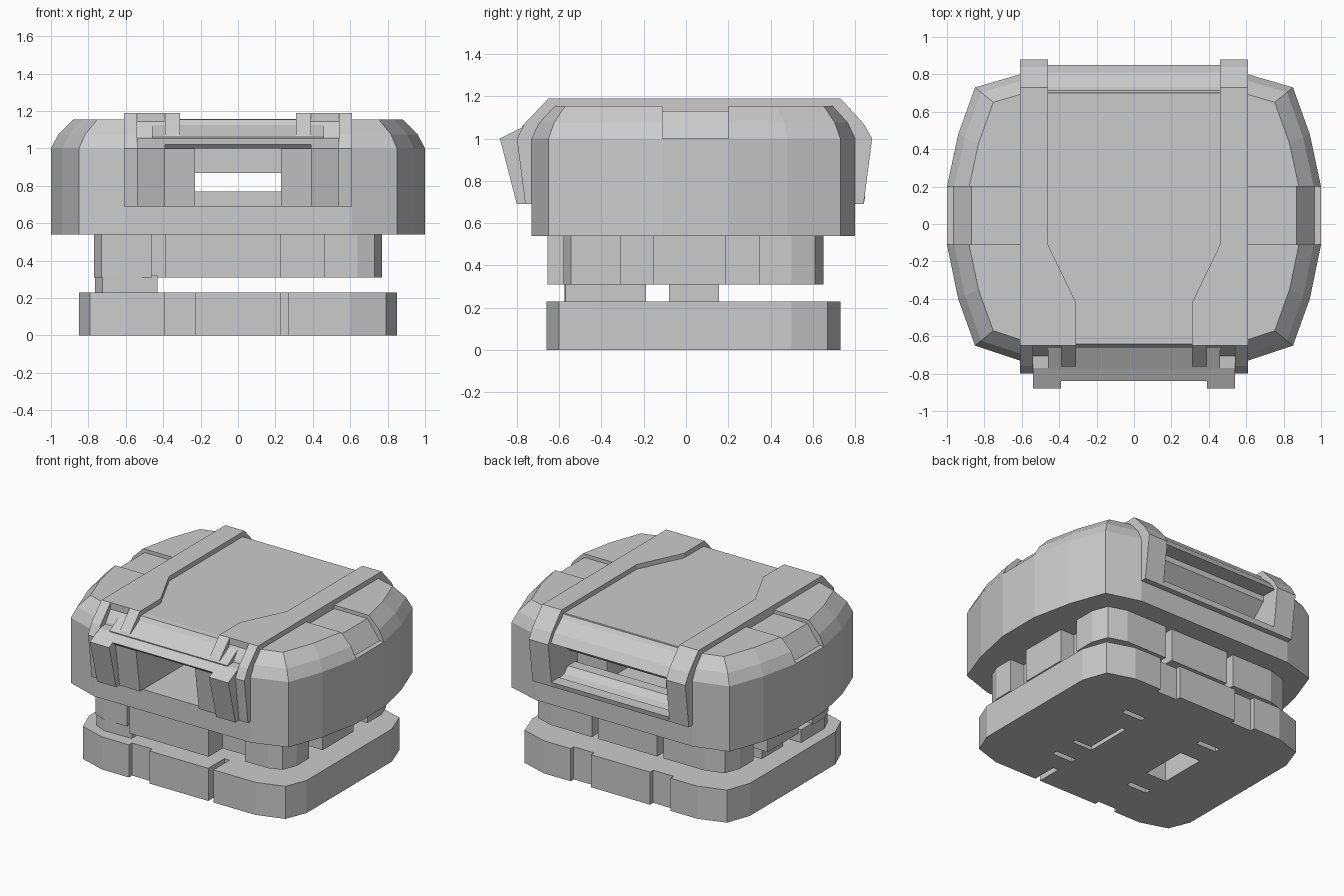
import bpy, bmesh

if "Cube" in bpy.data.objects:
    bpy.data.objects.remove(bpy.data.objects["Cube"])


def mesh_object(name, rings):
    """Skin stacked rings of equal length and cap both ends."""
    bm = bmesh.new()
    vs = [[bm.verts.new(p) for p in r] for r in rings]
    n = len(vs[0])
    for a, b in zip(vs, vs[1:]):
        for i in range(n):
            j = (i + 1) % n
            bm.faces.new((a[i], a[j], b[j], b[i]))
    bm.faces.new(vs[0][::-1])
    bm.faces.new(vs[-1])
    bmesh.ops.recalc_face_normals(bm, faces=bm.faces)
    me = bpy.data.meshes.new(name)
    bm.to_mesh(me)
    bm.free()
    ob = bpy.data.objects.new(name, me)
    bpy.context.collection.objects.link(ob)
    return ob


def slab(name, outline, z0, z1):
    return mesh_object(name, [[(x, y, z) for x, y in outline] for z in (z0, z1)])


def side_profile(name, yz, x0, x1):
    return mesh_object(name, [[(x, y, z) for y, z in yz] for x in (x0, x1)])


def box(name, x0, x1, y0, y1, z0, z1):
    return slab(name, [(x0, y0), (x1, y0), (x1, y1), (x0, y1)], z0, z1)


def both_sides(half):
    return half + [(-x, y) for x, y in reversed(half)]


def cut(target, cutters):
    bpy.context.view_layer.objects.active = target
    for c in cutters:
        c.hide_render = True
        m = target.modifiers.new("cut", 'BOOLEAN')
        m.operation, m.solver, m.object = 'DIFFERENCE', 'EXACT', c
        bpy.ops.object.modifier_apply(modifier=m.name)
        bpy.data.objects.remove(c)


# Base plate with edge notches and underside slots
base = slab("base_plate", both_sides([(.6, -.66), (.79, -.6), (.85, -.45),
                                      (.85, .5), (.79, .67), (.6, .73)]), 0, .23)
cuts = [box("notch", -.39, -.23, -.8, -.625, -.1, .4),
        box("notch", .23, .27, -.8, -.48, -.1, .4),
        box("hole", -.39, -.23, -.15, .19, -.1, .15),
        box("slit", .23, .26, -.15, .19, -.1, .1),
        box("slit", .23, .39, -.15, -.12, -.1, .1)]
for s in (-1, 1):
    a, b = sorted((s * .23, s * .39))
    cuts += [box("notch", a, b, .695, .9, -.1, .4),
             box("slot", a, b, .345, .385, -.1, .1),
             box("slot", a, b, -.345, -.305, -.1, .1)]
cut(base, cuts)

# Middle tier: recessed core with blocks around it
box("middle_core", -.66, .66, -.5, .55, .31, .56)
slab("middle_front_block", [(-.39, -.4), (-.39, -.655), (.23, -.655), (.23, -.4)], .31, .56)
box("middle_back_block", -.23, .23, .4, .65, .31, .56)
for s, side in ((-1, "left"), (1, "right")):
    front = [(.46, -.3), (.46, -.58), (.64, -.58), (.73, -.545), (.77, -.45), (.77, -.31), (.6, -.31)]
    back = [(.28, .4), (.28, .65), (.6, .65), (.73, .61), (.77, .5), (.77, .345), (.6, .345)]
    slab(side + "_front_corner", [(s * x, y) for x, y in front], .31, .56)
    slab(side + "_back_corner", [(s * x, y) for x, y in back], .31, .56)
    a, b = sorted((s * .6, s * .77))
    box(side + "_middle_block", a, b, -.155, .19, .31, .56)

# Supports joining the left side to the base
slab("front_support", [(-.43, -.19), (-.43, -.57), (-.64, -.575), (-.725, -.54),
                       (-.765, -.45), (-.765, -.19)], .22, .32)
box("middle_support", -.7, -.46, -.08, .155, .22, .32)

# Main shell: faceted outline with a rolled upper edge
outline = both_sides([(.61, -.73), (.85, -.65), (.94, -.4), (1, -.11), (1, .2),
                      (.94, .48), (.85, .73), (.61, .8)])
shell = mesh_object("upper_shell", [[(x * k, .04 + (y - .04) * k, z) for x, y in outline]
                                    for z, k in ((.54, 1), (1, 1), (1.075, .962), (1.155, .885))])
cuts = [box("window", -.23, .23, -1.1, .6, .69, 1.0),
        box("vent", -.46, .46, .55, 1.1, .69, 1.0)]
for s in (-1, 1):
    groove = [(s * .55, 1.13), (s * .87, 1.13), (s * .965, 1.0), (s * 1.1, 1.0),
              (s * 1.1, 1.3), (s * .55, 1.3)]
    cuts.append(mesh_object("side_groove", [[(x, y, z) for x, z in groove] for y in (-.11, .2)]))
cut(shell, cuts)

# Centre panel across the top and over the back
side_profile("top_panel", [(-.77, 1.02), (-.775, 1.06), (-.61, 1.157), (.70, 1.157), (.81, 1.06),
                           (.85, 1.0), (.79, 1.0), (.75, 1.02)], -.46, .46)

# Raised straps, front clamps and window posts
back_curve = [(.73, 1.19), (.84, 1.07), (.88, 1.0), (.84, .69), (.78, .69)]
front_curve = [(-.70, .69), (-.76, .69), (-.80, 1.0), (-.76, 1.075), (-.65, 1.19)]
for s, side in ((-1, "left"), (1, "right")):
    def strip(part, yz, x0, x1):
        side_profile(side + part, yz, *sorted((s * x0, s * x1)))
    strip("_strap_outer", front_curve + back_curve, .54, .61)
    strip("_strap_inner", [(-.65, 1.05), (-.65, 1.19)] + back_curve, .46, .54)
    slab(side + "_strap_flare", [(s * x, y) for x, y in
                                 [(.46, -.11), (.31, -.42), (.31, -.65), (.46, -.65)]], 1.1, 1.19)
    strip("_strap_nose", [(-.65, 1.02), (-.79, 1.02), (-.76, 1.075), (-.65, 1.19)], .31, .39)
    strip("_clamp", [(-.70, .69), (-.80, .69), (-.88, 1.0), (-.77, 1.055), (-.70, 1.06)], .39, .54)
    strip("_window_post", [(-.70, .69), (-.765, .69), (-.81, 1.0), (-.70, 1.02)], .23, .39)

# Front bar between the clamps
side_profile("front_bar", [(-.70, 1.0), (-.82, 1.0), (-.84, 1.02), (-.77, 1.055), (-.70, 1.055)], -.39, .39)

# Back vent sill and louvres
side_profile("vent_sill", [(.76, .69), (.84, .69), (.848, .725), (.76, .725)], -.46, .46)
side_profile("lower_louvre", [(.79, .69), (.79, .71), (.70, .73), (.66, .77), (.58, .77), (.58, .69)], -.46, .46)
side_profile("upper_louvre", [(.56, .87), (.64, .87), (.74, .96), (.74, 1.01), (.56, 1.01)], -.46, .46)
